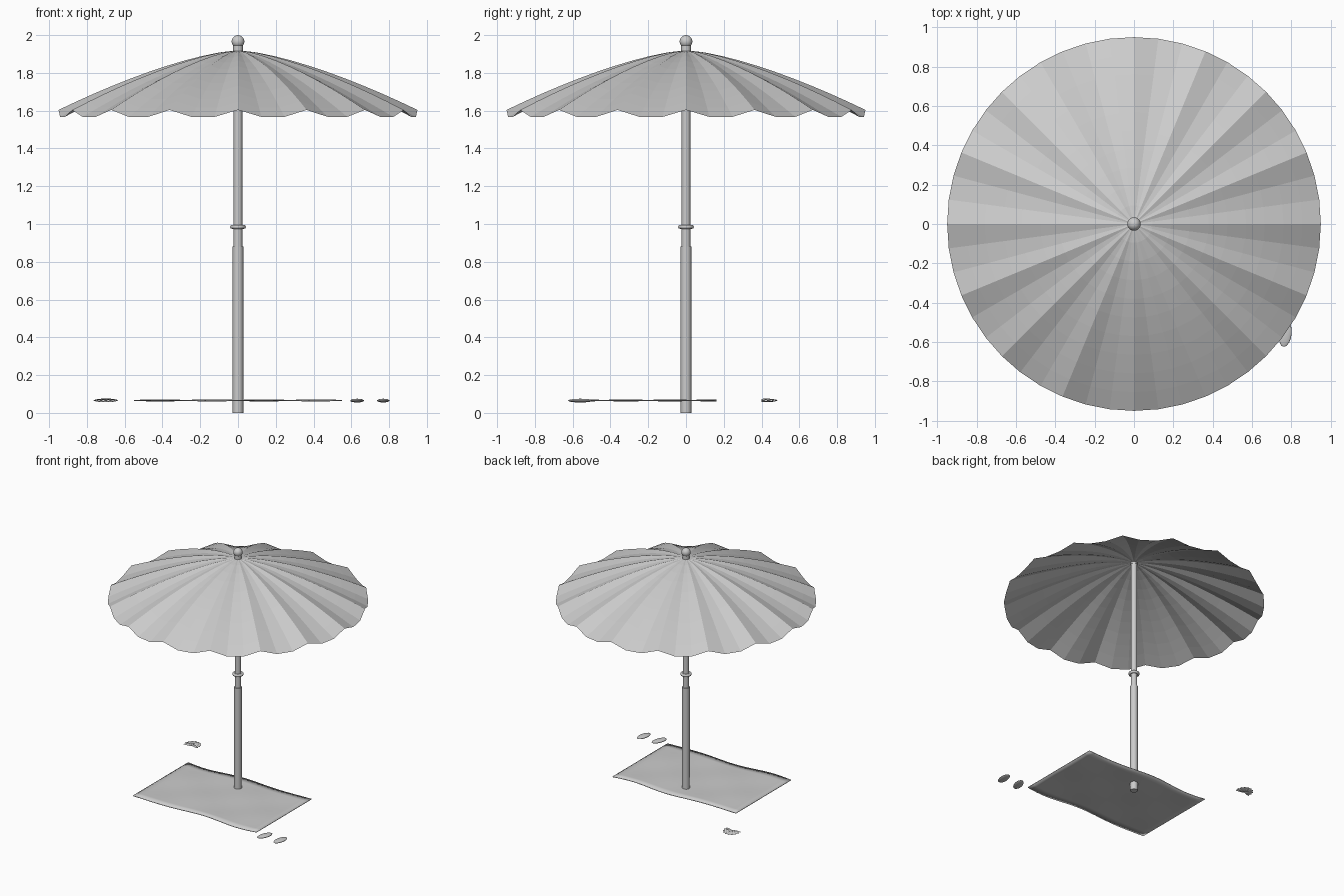
import bpy, bmesh
from math import sin, cos, pi, radians

if "Cube" in bpy.data.objects:
    bpy.data.objects.remove(bpy.data.objects["Cube"])


def mesh_object(name, verts, faces, smooth=False):
    me = bpy.data.meshes.new(name)
    me.from_pydata(verts, [], faces)
    bm = bmesh.new()
    bm.from_mesh(me)
    bmesh.ops.recalc_face_normals(bm, faces=bm.faces)
    bm.to_mesh(me)
    bm.free()
    ob = bpy.data.objects.new(name, me)
    bpy.context.collection.objects.link(ob)
    if smooth:
        me.polygons.foreach_set("use_smooth", [True] * len(me.polygons))
    return ob


def tube(name, r, z0, z1, sides=16):
    bpy.ops.mesh.primitive_cylinder_add(vertices=sides, radius=r, depth=z1 - z0,
                                        location=(0, 0, (z0 + z1) / 2))
    ob = bpy.context.object
    ob.name = name
    bpy.ops.object.shade_smooth_by_angle(angle=radians(40))


def flat_pebble(name, loc, size, turn=0):
    bpy.ops.mesh.primitive_uv_sphere_add(segments=20, ring_count=10, radius=1, location=loc)
    ob = bpy.context.object
    ob.name = name
    ob.scale = size
    ob.rotation_euler.z = turn
    bpy.ops.object.shade_smooth_by_angle(angle=radians(40))
    return ob


# Canopy: 16 ribs, each panel sagging over two lower points
N, RINGS, R = 48, 10, 0.95
verts, faces = [(0, 0, 1.92)], []
for j in range(1, RINGS + 1):
    t = j / RINGS
    for k in range(N):
        a = 2 * pi * k / N
        sag = 0 if k % 3 == 0 else 0.037 * t
        verts.append((R * t * cos(a), R * t * sin(a), 1.92 - 0.316 * t ** 1.45 - sag))
for k in range(N):
    n = (k + 1) % N
    faces.append((0, 1 + k, 1 + n))
    for j in range(RINGS - 1):
        b = 1 + j * N
        faces.append((b + k, b + N + k, b + N + n, b + n))
mesh_object("canopy", verts, faces)

# Two-part pole with collar
tube("lower_pole", 0.028, 0, 0.88)
tube("upper_pole", 0.023, 0.86, 1.915)
bpy.ops.mesh.primitive_torus_add(major_radius=0.031, minor_radius=0.011, major_segments=24,
                                 minor_segments=8, location=(0, 0, 0.985))
bpy.context.object.name = "pole_collar"
bpy.ops.object.shade_smooth_by_angle(angle=radians(60))

# Finial
tube("finial_neck", 0.026, 1.905, 1.945)
flat_pebble("finial_ball", (0, 0, 1.966), (0.034, 0.034, 0.034))

# Beach towel with gently wavy long edges
NX, NY = 24, 12
verts, faces = [], []
for i in range(NX + 1):
    u = i / NX
    for j in range(NY + 1):
        v = j / NY
        verts.append((-0.55 + 1.1 * u,
                      -0.55 + 0.7 * v - 0.012 * sin(3 * pi * u) * (2 * v - 1) ** 2,
                      0.066 + 0.003 * sin(4 * pi * u) * cos(3 * pi * v)))
for i in range(NX):
    for j in range(NY):
        a = i * (NY + 1) + j
        faces.append((a, a + NY + 1, a + NY + 2, a + 1))
towel = mesh_object("towel", verts, faces, True)
m = towel.modifiers.new("thickness", "SOLIDIFY")
m.thickness = 0.005
m.offset = 0

# Pair of sandals
for name, x, turn in (("sandal_left", 0.631, -18), ("sandal_right", 0.769, -8)):
    flat_pebble(name, (x, -0.56, 0.065), (0.032, 0.065, 0.01), radians(turn))

# Ribbed seashell: fan of ridges spreading from the hinge
verts, faces = [], []
S, T = 40, 6
for side in (1, -1):
    for j in range(T + 1):
        t = j / T
        for k in range(S + 1):
            a = radians(-20) + radians(220) * k / S
            rib = cos(2 * pi * 9 * k / S)
            r = 0.062 * t * (1 + 0.06 * rib)
            z = 0.009 * (1 - t * t) + 0.0025 * t * (rib + 1) * (1 - 0.6 * t)
            verts.append((-0.70 + r * cos(a), 0.418 + r * sin(a) * 1.03, 0.066 + side * z))
for s in range(2):
    for j in range(T):
        for k in range(S):
            a = s * (T + 1) * (S + 1) + j * (S + 1) + k
            faces.append((a, a + 1, a + S + 2, a + S + 1))
mesh_object("seashell", verts, faces)
